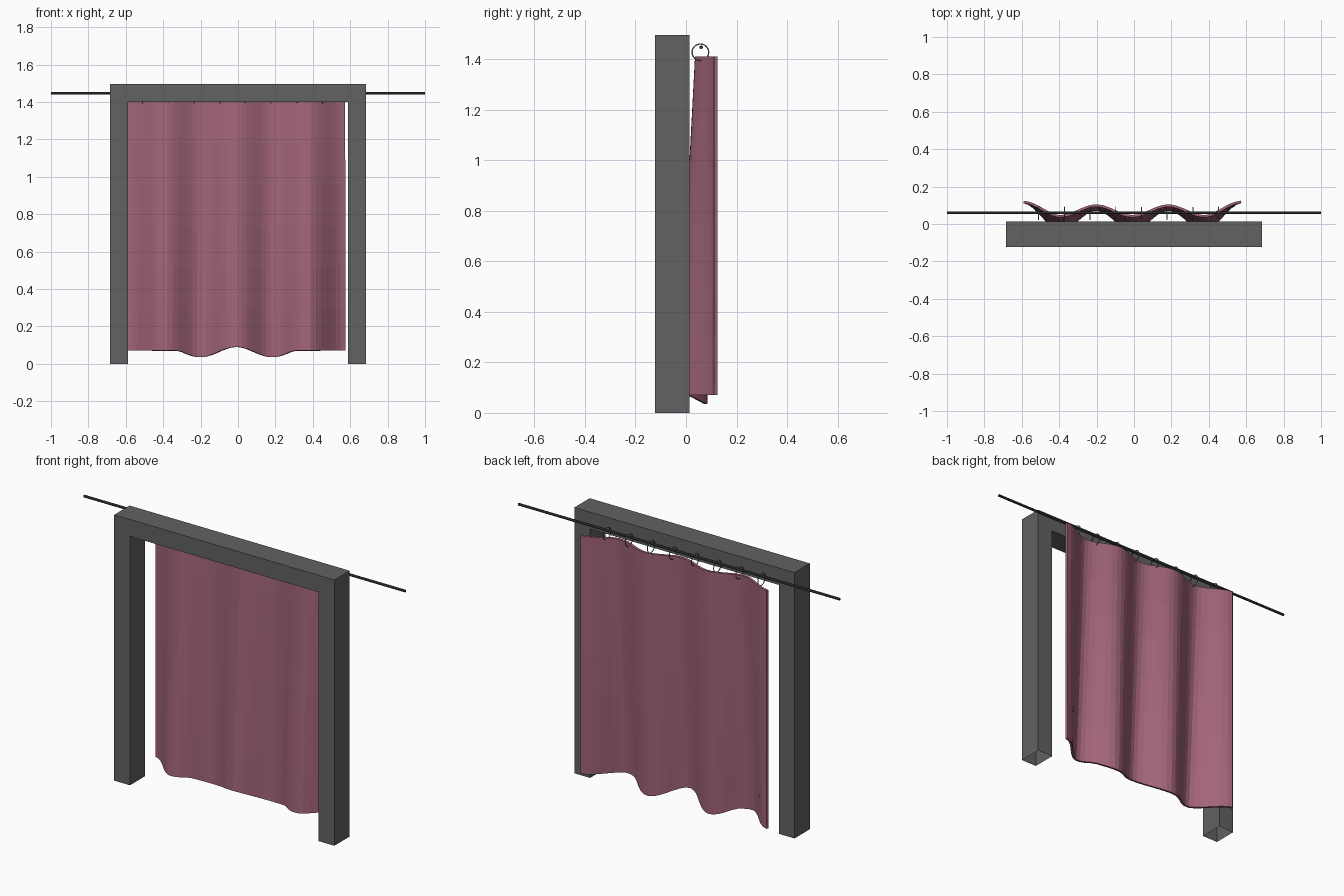
import bpy
import bmesh
import math

if "Cube" in bpy.data.objects:
    bpy.data.objects.remove(bpy.data.objects["Cube"], do_unlink=True)


def material(name, rgb, rough=0.7):
    mat = bpy.data.materials.new(name)
    mat.use_nodes = True
    mat.diffuse_color = (*rgb, 1)
    bsdf = mat.node_tree.nodes["Principled BSDF"]
    bsdf.inputs["Base Color"].default_value = (*rgb, 1)
    bsdf.inputs["Roughness"].default_value = rough
    return mat


def add_object(name, bm, mat):
    bmesh.ops.recalc_face_normals(bm, faces=bm.faces)
    mesh = bpy.data.meshes.new(name)
    bm.to_mesh(mesh)
    bm.free()
    mesh.materials.append(mat)
    obj = bpy.data.objects.new(name, mesh)
    bpy.context.collection.objects.link(obj)
    return obj


def smooth(obj):
    bpy.ops.object.select_all(action="DESELECT")
    obj.select_set(True)
    bpy.context.view_layer.objects.active = obj
    bpy.ops.object.shade_smooth_by_angle(angle=math.radians(50))


frame_grey = material("frame grey", (0.122, 0.122, 0.122))
rod_black = material("rod black", (0.02, 0.02, 0.02))
ring_grey = material("ring grey", (0.25, 0.25, 0.25))
cloth_pink = material("cloth pink", (0.36, 0.13, 0.185))

# Door frame: an arch profile extruded backwards, open under the feet
OUTER, INNER, TOP, LINTEL = 0.685, 0.587, 1.495, 1.40
FRONT, BACK = -0.122, 0.014
bm = bmesh.new()
profile = [(-OUTER, 0), (-OUTER, TOP), (OUTER, TOP), (OUTER, 0),
           (INNER, 0), (INNER, LINTEL), (-INNER, LINTEL), (-INNER, 0)]
face = bm.faces.new([bm.verts.new((x, FRONT, z)) for x, z in profile])
extruded = bmesh.ops.extrude_face_region(bm, geom=[face], use_keep_orig=True)
moved = [v for v in extruded["geom"] if isinstance(v, bmesh.types.BMVert)]
bmesh.ops.translate(bm, verts=moved, vec=(0, BACK - FRONT, 0))
feet = [f for f in bm.faces if all(v.co.z < 0.001 for v in f.verts)]
bmesh.ops.delete(bm, geom=feet, context="FACES_ONLY")
add_object("door_frame", bm, frame_grey)

# Curtain rod
ROD_Y, ROD_Z = 0.06, 1.447
bpy.ops.mesh.primitive_cylinder_add(vertices=16, radius=0.007, depth=2,
                                    location=(0, ROD_Y, ROD_Z),
                                    rotation=(0, math.pi / 2, 0))
rod = bpy.context.object
rod.name = "curtain_rod"
rod.data.materials.append(rod_black)
smooth(rod)

# Rings threaded on the rod and through the top of the cloth
for i in range(8):
    bpy.ops.mesh.primitive_torus_add(major_radius=0.033, minor_radius=0.0025,
                                     major_segments=24, minor_segments=8,
                                     location=(-0.51 + i * 0.1375, 0.057, 1.427),
                                     rotation=(0, math.pi / 2, 0))
    ring = bpy.context.object
    ring.name = f"curtain_ring_{i + 1}"
    ring.data.materials.append(ring_grey)
    smooth(ring)

# Curtain: a wavy sheet whose folds deepen and swing forward towards the hem
COLS, ROWS = 44, 6
HALF, MIDDLE, PERIOD, CLOTH_TOP = 0.581, -0.009, 0.385, 1.41


def cloth_point(s, t):
    u = (2 * s - 1) * HALF
    wave = -math.cos(math.tau * u / PERIOD)
    flare = max(0, (abs(u) - 0.4) / (HALF - 0.4))
    top_y = 0.07 + 0.028 * wave + 0.02 * flare
    hem_y = 0.025 + 0.053 * wave + 0.04 * flare
    hem_z = 0.0625 - 0.0275 * wave
    if abs(u) > PERIOD / 2:
        hem_z = min(0.07, hem_z) if abs(u) < PERIOD else 0.07
    return (u + MIDDLE, top_y + (hem_y - top_y) * t,
            CLOTH_TOP + (hem_z - CLOTH_TOP) * t)


bm = bmesh.new()
grid = [[bm.verts.new(cloth_point(c / COLS, r / ROWS)) for c in range(COLS + 1)]
        for r in range(ROWS + 1)]
for r in range(ROWS):
    for c in range(COLS):
        bm.faces.new((grid[r][c], grid[r + 1][c],
                      grid[r + 1][c + 1], grid[r][c + 1]))
curtain = add_object("curtain", bm, cloth_pink)
solid = curtain.modifiers.new("cloth thickness", "SOLIDIFY")
solid.thickness = 0.013
solid.offset = 0
